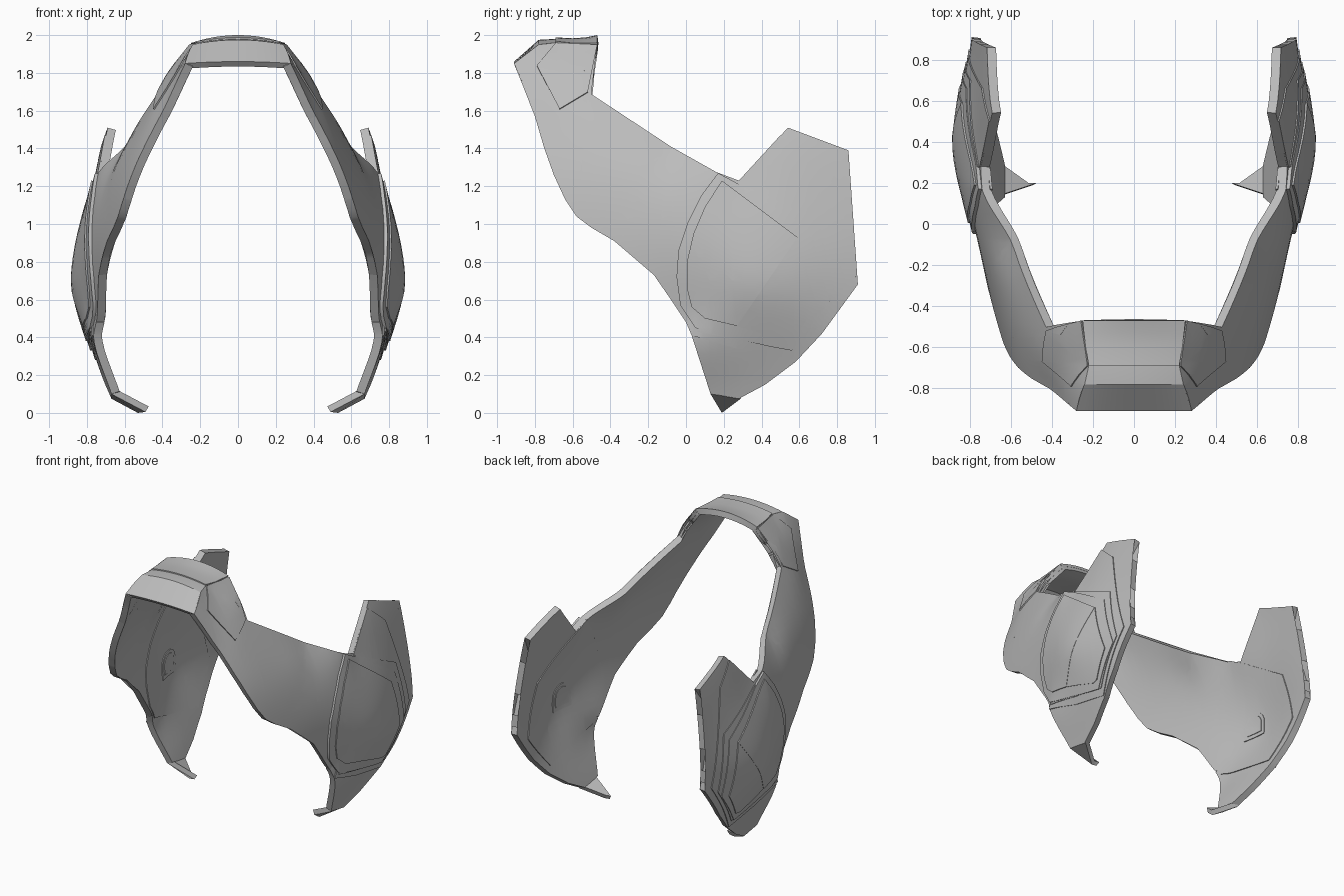
import bpy, bmesh, math
from mathutils import Vector

if "Cube" in bpy.data.objects:
    bpy.data.objects.remove(bpy.data.objects["Cube"])

grey = bpy.data.materials.new("satin_grey")
grey.use_nodes = True
grey.diffuse_color = (0.5, 0.5, 0.5, 1)
grey.node_tree.nodes["Principled BSDF"].inputs["Base Color"].default_value = grey.diffuse_color

# Shape of the side shell: half width x at places (y, z)
CONTROL = [(-.91, 1.85, .28), (-.78, 1.95, .24), (-.69, 1.96, .22), (-.47, 1.95, .25),
           (-.54, 1.82, .35), (-.52, 1.7, .42), (-.67, 1.61, .44), (-.8, 1.6, .4),
           (-.7, 1.27, .56), (-.5, .98, .66), (-.27, .84, .72), (0, .49, .75),
           (.03, .41, .765), (-.22, 1.35, .63), (-.08, 1.41, .6), (.16, 1.28, .735),
           (-.3, 1.1, .69), (-.05, .75, .765), (.13, .1, .67), (.28, .075, .67),
           (.42, .14, .7), (.58, .28, .75), (.91, .68, .79), (.76, 1.22, .75),
           (.86, 1.39, .715), (.54, 1.51, .69), (.28, 1.23, .745), (.3, .72, .85),
           (.4, .65, .855), (.3, 1, .81), (.6, .6, .83), (.3, .45, .795), (.7, 1, .79)]


def kernel(a, b):
    r = math.hypot(a[0] - b[0], a[1] - b[1])
    return r * r * math.log(r) if r else 0


def solve(m):
    n = len(m)
    for i in range(n):
        p = max(range(i, n), key=lambda r: abs(m[r][i]))
        m[i], m[p] = m[p], m[i]
        for r in range(n):
            if r != i:
                k = m[r][i] / m[i][i]
                m[r] = [a - k * b for a, b in zip(m[r], m[i])]
    return [m[i][n] / m[i][i] for i in range(n)]


def fit():
    rows = [[kernel(p, q) for q in CONTROL] + [1, p[0], p[1], p[2]] for p in CONTROL]
    rows.append([1] * len(CONTROL) + [0] * 4)
    for axis in range(2):
        rows.append([p[axis] for p in CONTROL] + [0] * 4)
    return solve(rows)


WEIGHTS = fit()


def shell_x(y, z):
    basis = [kernel((y, z), q) for q in CONTROL] + [1, y, z]
    return sum(w * b for w, b in zip(WEIGHTS, basis))


def finish(name, bm, thickness, axis, mirror=True):
    """Orient faces outward, thicken inward, mirror and shade."""
    bm.normal_update()
    for f in bm.faces:
        if f.normal[axis] < 0:
            f.normal_flip()
    me = bpy.data.meshes.new(name)
    bm.to_mesh(me)
    bm.free()
    me.materials.append(grey)
    ob = bpy.data.objects.new(name, me)
    bpy.context.collection.objects.link(ob)
    bpy.ops.object.select_all(action="DESELECT")
    ob.select_set(True)
    bpy.context.view_layer.objects.active = ob
    solid = ob.modifiers.new("thickness", "SOLIDIFY")
    solid.thickness, solid.offset = thickness, -1
    if mirror:
        ob.modifiers.new("mirror", "MIRROR")
    for mod in [m.name for m in ob.modifiers]:
        bpy.ops.object.modifier_apply(modifier=mod)
    bpy.ops.object.shade_smooth_by_angle(angle=math.radians(32))


def plate(name, outline, lift, thickness, step=.06):
    """Side outline in (y, z), cut into a grid and laid on the shell."""
    bm = bmesh.new()
    bm.faces.new([bm.verts.new((0, y, z)) for y, z in outline])
    bmesh.ops.triangulate(bm, faces=bm.faces[:])
    for axis in (1, 2):
        low = min(p[axis - 1] for p in outline)
        high = max(p[axis - 1] for p in outline)
        normal = Vector((0, axis == 1, axis == 2))
        for i in range(1, int((high - low) / step) + 1):
            bmesh.ops.bisect_plane(bm, geom=bm.verts[:] + bm.edges[:] + bm.faces[:], dist=1e-5,
                                   plane_co=normal * (low + i * step), plane_no=normal)
    bmesh.ops.remove_doubles(bm, verts=bm.verts[:], dist=1e-4)
    for v in bm.verts:
        v.co.x = shell_x(v.co.y, v.co.z) + lift
    finish(name, bm, thickness, 0)


def band(name, profile, lift, thickness, columns=16):
    """Arched strip across the top; profile rows are y, edge z, middle z."""
    bm = bmesh.new()
    grid = []
    for y, edge, middle in profile:
        half = shell_x(y, edge)
        ts = [2 * i / columns - 1 for i in range(columns + 1)]
        grid.append([bm.verts.new((half * t, y, middle - (middle - edge) * t * t + lift)) for t in ts])
    for a, b in zip(grid, grid[1:]):
        for i in range(columns):
            bm.faces.new((a[i], a[i + 1], b[i + 1], b[i]))
    finish(name, bm, thickness, 2, mirror=False)


# Headband
top = [(-.91, 1.85, 1.86), (-.78, 1.95, 1.975), (-.69, 1.96, 1.98),
       (-.6, 1.95, 1.975), (-.53, 1.95, 1.98), (-.47, 1.95, 1.992)]
band("headband", top, 0, .035)
band("headband_cover", top[2:], .008, .02)
plate("headband_side_cover", [(-.69, 1.96), (-.79, 1.84), (-.67, 1.61), (-.52, 1.7),
                              (-.54, 1.82), (-.49, 1.87), (-.47, 1.95)], .009, .03)

# Arm, running back from the headband and down to the ear
front_edge = [(-.91, 1.85), (-.86, 1.74), (-.8, 1.57), (-.75, 1.4), (-.7, 1.26), (-.64, 1.13),
              (-.58, 1.04), (-.5, .98), (-.38, .91), (-.27, .84), (-.17, .73), (-.08, .6), (0, .48)]
arm = front_edge + [(.12, .6), (.3, .8), (.28, 1.23), (.16, 1.275), (-.08, 1.41), (-.3, 1.55),
                    (-.52, 1.7), (-.54, 1.82), (-.49, 1.87), (-.47, 1.95)]
arm += [(y, z) for y, z, _ in top[-2:0:-1]]
plate("arm", arm, 0, .045)

# Ear guard with its upper fin
guard = [(0, .48), (.03, .41), (.13, .1), (.28, .075), (.42, .15), (.58, .27), (.72, .42),
         (.91, .68), (.76, 1.22), (.86, 1.39), (.54, 1.51), (.28, 1.23), (.3, .8), (.12, .6)]
plate("ear_guard", guard, 0, .045)

# Hooked chin tip
bm = bmesh.new()
bm.faces.new([bm.verts.new(p) for p in
              [(.67, .13, .1), (.67, .29, .075), (.53, .19, 0), (.49, .19, .005)]])
finish("chin_tip", bm, .035, 0)

# Stepped plates on the ear
front_curve = [(.17, 1.27), (.08, 1.15), (.01, 1.01), (-.04, .86), (-.05, .72), (-.03, .57), (.05, .45)]
plate("rear_plate", [(.03, .41), (.3, .33), (.58, .28), (.85, .68), (.66, 1.33), (.5, 1.47),
                     (.28, 1.23), (.15, .8)], .007, .02)
plate("cup_rim", [(.28, 1.22), (.15, .8), (.06, .43), (.3, .38), (.58, .33), (.79, .63), (.7, 1.02)],
      .013, .025)
plate("cup_frame", front_curve + [(.14, .42), (.45, .35), (.56, .33), (.76, .59), (.66, .97), (.3, 1.2)],
      .018, .03)
panel_curve = [(.19, 1.23), (.1, 1.09), (.04, .95), (.005, .8), (.005, .66), (.03, .56), (.1, .5)]
plate("cup_panel", panel_curve + [(.27, .46), (.59, .93)], .027, .03)
plate("cup_rear_panel", [(.59, .93), (.27, .46), (.53, .38), (.57, .39), (.69, .57)], .025, .03)

# Inner lining and earpiece
plate("inner_lining", front_curve + [(.14, .42), (.56, .33), (.76, .59), (.66, .97), (.3, 1.2)], -.04, .012)
for name, size, lift in (("earpiece_base", 1, -.05), ("earpiece_pad", .72, -.055)):
    arch = [(.32 + size * .09 * math.cos(a), .74 + size * .09 * math.sin(a))
            for a in [math.pi * i / 12 for i in range(13)]]
    arch += [(.32 - size * .09, .74 - size * .1), (.32 + size * .09, .74 - size * .1)]
    plate(name, arch, lift, .008)
